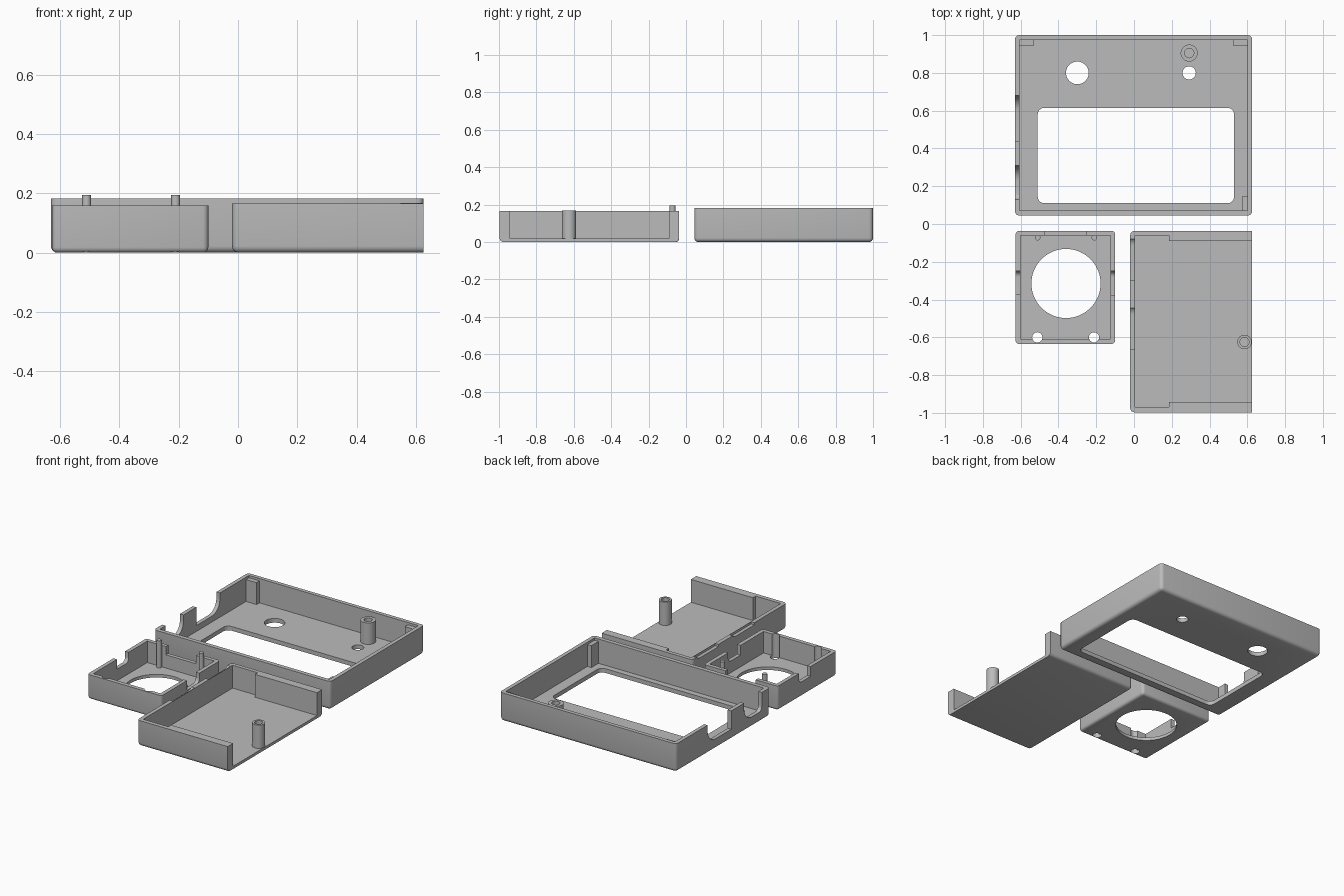
import bpy, bmesh, math

if "Cube" in bpy.data.objects:
    bpy.data.objects.remove(bpy.data.objects["Cube"])

plastic = bpy.data.materials.new("grey plastic")
plastic.diffuse_color = (0.5, 0.5, 0.5, 1)
plastic.use_nodes = True
plastic.node_tree.nodes["Principled BSDF"].inputs["Base Color"].default_value = plastic.diffuse_color


def add_object(name, bm):
    bmesh.ops.recalc_face_normals(bm, faces=bm.faces)
    mesh = bpy.data.meshes.new(name)
    bm.to_mesh(mesh)
    bm.free()
    mesh.materials.append(plastic)
    ob = bpy.data.objects.new(name, mesh)
    bpy.context.collection.objects.link(ob)
    return ob


def smooth(ob):
    bpy.ops.object.select_all(action='DESELECT')
    ob.select_set(True)
    bpy.context.view_layer.objects.active = ob
    bpy.ops.object.shade_smooth_by_angle(angle=math.radians(35))


def box(name, x, y, z, radius=0, keep_xmax=False):
    """Box from ranges; a radius rounds the upright and bottom edges."""
    bm = bmesh.new()
    bmesh.ops.create_cube(bm, size=1)
    for v in bm.verts:
        v.co = [r[0] + (c + 0.5) * (r[1] - r[0]) for c, r in zip(v.co, (x, y, z))]
    if radius:
        edges = [e for e in bm.edges
                 if min(v.co.z for v in e.verts) < z[0] + 1e-4
                 and not (keep_xmax and min(v.co.x for v in e.verts) > x[1] - 1e-4)]
        bmesh.ops.bevel(bm, geom=edges, offset=radius, segments=4,
                        profile=0.5, affect='EDGES')
    return add_object(name, bm)


def prism(name, pts, axis, lo, hi):
    """Extrude an outline along an axis: x -> (y,z), y -> (x,z), z -> (x,y)."""
    bm = bmesh.new()
    place = {'x': lambda a, b: (lo, a, b), 'y': lambda a, b: (a, lo, b),
             'z': lambda a, b: (a, b, lo)}[axis]
    face = bm.faces.new([bm.verts.new(place(*p)) for p in pts])
    out = bmesh.ops.extrude_face_region(bm, geom=[face])
    for v in out["geom"]:
        if isinstance(v, bmesh.types.BMVert):
            v.co['xyz'.index(axis)] = hi
    return add_object(name, bm)


def arc(cx, cy, r, a0, a1, n):
    return [(cx + r * math.cos(math.radians(a0 + (a1 - a0) * i / n)),
             cy + r * math.sin(math.radians(a0 + (a1 - a0) * i / n)))
            for i in range(n + 1)]


def cylinder(name, x, y, r, lo, hi, n=40):
    return prism(name, arc(x, y, r, 0, 360, n)[:-1], 'z', lo, hi)


def notch(axis, u0, u1, bottom, lo, hi, r0=0, r1=0):
    """Cutter for a rim notch with optional rounded lower corners."""
    left = arc(u0 + r0, bottom + r0, r0, 180, 270, 8) if r0 else [(u0, bottom)]
    right = arc(u1 - r1, bottom + r1, r1, 270, 360, 8) if r1 else [(u1, bottom)]
    return prism("notch_cutter", [(u0, 0.4)] + left + right + [(u1, 0.4)], axis, lo, hi)


def cut(ob, cutters):
    for c in cutters:
        m = ob.modifiers.new("cut", 'BOOLEAN')
        m.operation, m.solver, m.object = 'DIFFERENCE', 'EXACT', c
    dg = bpy.context.evaluated_depsgraph_get()
    mesh = bpy.data.meshes.new_from_object(ob.evaluated_get(dg))
    ob.modifiers.clear()
    ob.data = mesh
    for c in cutters:
        bpy.data.objects.remove(c)
    smooth(ob)


def standoff(name, x, y, r, bore, lo, hi):
    post = cylinder(name, x, y, r, lo, hi)
    cut(post, [cylinder("bore_cutter", x, y, bore, hi - 0.11, hi + 0.1, 24)])


# Display frame: shell, window, round holes and cable notches
frame = box("display_frame", (-0.63, 0.625), (0.045, 1.0), (0, 0.183), 0.022)
x0, x1, y0, y1, r = -0.51, 0.53, 0.11, 0.615, 0.035
window = (arc(x1 - r, y1 - r, r, 0, 90, 6) + arc(x0 + r, y1 - r, r, 90, 180, 6)
          + arc(x0 + r, y0 + r, r, 180, 270, 6) + arc(x1 - r, y0 + r, r, 270, 360, 6))
cut(frame, [
    box("cavity_cutter", (-0.605, 0.6), (0.072, 0.975), (0.027, 0.4)),
    prism("window_cutter", window, 'z', -0.1, 0.1),
    cylinder("hole_cutter", -0.30, 0.80, 0.06, -0.1, 0.1),
    cylinder("hole_cutter", 0.292, 0.80, 0.035, -0.1, 0.1),
    notch('x', 0.44, 0.68, 0.065, -0.7, -0.59, 0, 0.08),
    notch('x', 0.13, 0.31, 0.065, -0.7, -0.59, 0.03, 0.08),
])
standoff("frame_standoff", 0.292, 0.905, 0.045, 0.025, 0.02, 0.165)
for name, bx, by in (("corner_rib_back_left", (-0.61, -0.53), (0.945, 0.98)),
                     ("corner_rib_back_right", (0.525, 0.605), (0.945, 0.98)),
                     ("corner_rib_front_right", (0.572, 0.605), (0.067, 0.145))):
    box(name, bx, by, (0.02, 0.168))

# Rear cover: tray open on one end, with thicker side walls towards the opening
cover = box("rear_cover", (-0.02, 0.625), (-0.997, -0.037), (0, 0.165), 0.022, True)
cut(cover, [
    box("cavity_cutter", (0.005, 0.184), (-0.97, -0.062), (0.018, 0.4)),
    box("cavity_cutter", (0.18, 0.8), (-0.942, -0.09), (0.018, 0.4)),
    notch('x', -0.30, -0.065, 0.15, -0.1, 0.003, 0, 0.05),
    notch('x', -0.665, -0.43, 0.15, -0.1, 0.003, 0, 0.05),
])
standoff("cover_standoff", 0.585, -0.625, 0.038, 0.024, 0.01, 0.168)

# Sensor tray: round opening, screw channels, rim notches and two pins
tray = box("sensor_tray", (-0.627, -0.1), (-0.635, -0.037), (0, 0.158), 0.018)
cut(tray, [
    box("cavity_cutter", (-0.602, -0.125), (-0.609, -0.062), (0.02, 0.4)),
    cylinder("opening_cutter", -0.36, -0.315, 0.183, -0.1, 0.1, 64),
    cylinder("channel_cutter", -0.512, -0.6, 0.027, -0.1, 0.4, 24),
    cylinder("channel_cutter", -0.212, -0.6, 0.027, -0.1, 0.4, 24),
    notch('y', -0.47, -0.255, 0.105, -0.067, 0.02),
    notch('x', -0.37, -0.25, 0.095, -0.7, -0.595, 0, 0.03),
    notch('x', -0.375, -0.25, 0.095, -0.13, -0.06, 0, 0.03),
])
for side, px in (("left", -0.51), ("right", -0.21)):
    smooth(cylinder("tray_pin_" + side, px, -0.072, 0.015, 0.01, 0.195, 20))
